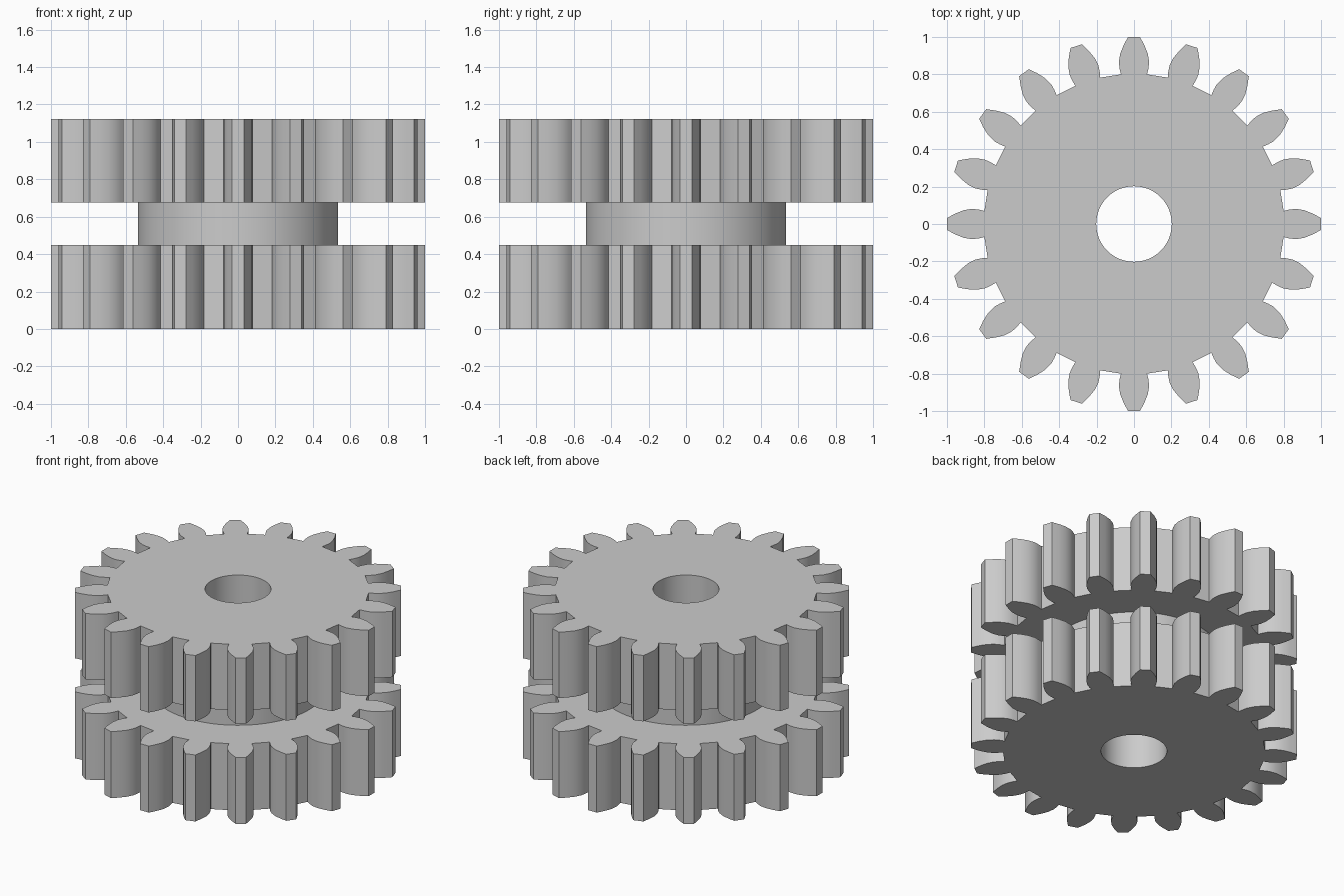
import bpy, bmesh
from math import sin, cos, pi, radians
from mathutils import Vector, Matrix

cube = bpy.data.objects.get("Cube")
if cube:
    bpy.data.objects.remove(cube, do_unlink=True)

TEETH = 20
BORE = 0.202
# Half of one tooth: distance from the axis, half width
FLANK = [(0.80, 0.07), (0.83, 0.077), (0.865, 0.081), (0.91, 0.074),
         (0.955, 0.056), (1.0, 0.032)]

steel = bpy.data.materials.new("plain grey")
steel.use_nodes = True
grey = (0.6, 0.6, 0.6, 1)
steel.diffuse_color = grey
steel.node_tree.nodes["Principled BSDF"].inputs["Base Color"].default_value = grey


def circle(radius, count=96):
    return [Vector((radius * cos(2 * pi * i / count), radius * sin(2 * pi * i / count), 0))
            for i in range(count)]


def gear_outline():
    tooth = [Vector((r, -w, 0)) for r, w in FLANK]
    tooth += [Vector((r, w, 0)) for r, w in reversed(FLANK)]
    return [Matrix.Rotation(2 * pi * i / TEETH, 3, "Z") @ p
            for i in range(TEETH) for p in tooth]


def bored_plate(name, outline, bottom, top):
    """Fill between the outline and the bore, then extrude upward."""
    bm = bmesh.new()
    edges = []
    for loop in (outline, circle(BORE)):
        verts = [bm.verts.new(p + Vector((0, 0, bottom))) for p in loop]
        edges += [bm.edges.new((verts[i - 1], verts[i])) for i in range(len(verts))]
    bmesh.ops.triangle_fill(bm, use_beauty=True, use_dissolve=False, edges=edges)
    result = bmesh.ops.extrude_face_region(bm, geom=bm.faces[:], use_keep_orig=True)
    raised = [g for g in result["geom"] if isinstance(g, bmesh.types.BMVert)]
    bmesh.ops.translate(bm, verts=raised, vec=(0, 0, top - bottom))
    bmesh.ops.recalc_face_normals(bm, faces=bm.faces[:])
    mesh = bpy.data.meshes.new(name)
    bm.to_mesh(mesh)
    bm.free()
    mesh.materials.append(steel)
    obj = bpy.data.objects.new(name, mesh)
    bpy.context.collection.objects.link(obj)
    bpy.ops.object.select_all(action="DESELECT")
    obj.select_set(True)
    bpy.context.view_layer.objects.active = obj
    bpy.ops.object.shade_smooth_by_angle(angle=radians(30))
    return obj


# Two matching gears joined by a hub
bored_plate("lower_gear", gear_outline(), 0, 0.45)
bored_plate("hub", circle(0.535), 0.45, 0.677)
bored_plate("upper_gear", gear_outline(), 0.677, 1.123)
